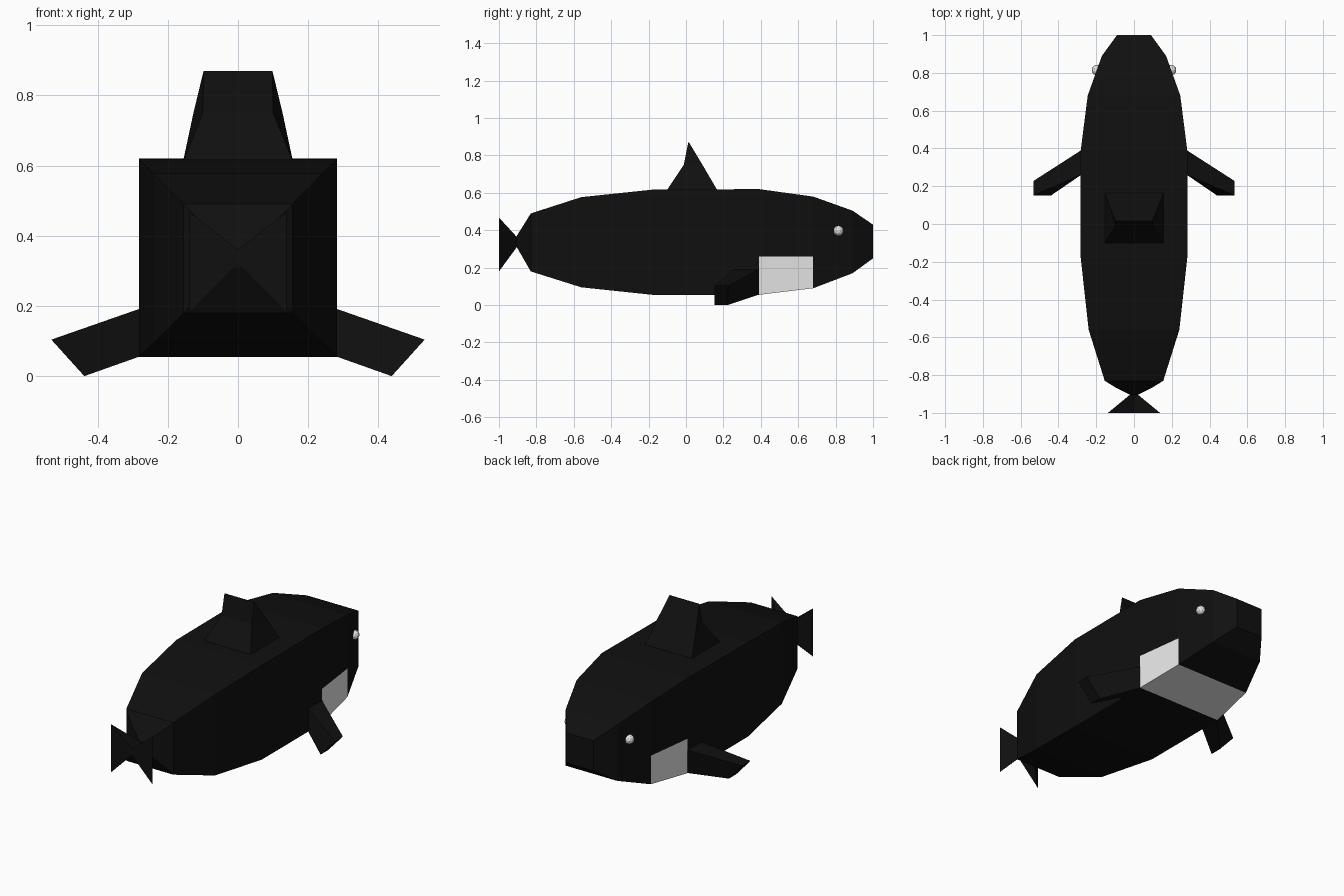
import bpy, bmesh
from mathutils import Vector

if "Cube" in bpy.data.objects:
    bpy.data.objects.remove(bpy.data.objects["Cube"])


def material(name, rgb):
    m = bpy.data.materials.new(name)
    m.diffuse_color = (*rgb, 1)
    m.use_nodes = True
    m.node_tree.nodes["Principled BSDF"].inputs["Base Color"].default_value = m.diffuse_color
    return m


BLACK = material("black skin", (0.005, 0.005, 0.005))
WHITE = material("white skin", (0.8, 0.8, 0.8))


def finish(name, bm, mats):
    bmesh.ops.recalc_face_normals(bm, faces=bm.faces)
    me = bpy.data.meshes.new(name)
    bm.to_mesh(me)
    bm.free()
    for m in mats:
        me.materials.append(m)
    ob = bpy.data.objects.new(name, me)
    bpy.context.collection.objects.link(ob)
    return ob


def loft(rings):
    """Skin a run of equal-length point rings and cap both ends."""
    bm = bmesh.new()
    rows = [[bm.verts.new(p) for p in r] for r in rings]
    n = len(rows[0])
    for a, b in zip(rows, rows[1:]):
        for i in range(n):
            j = (i + 1) % n
            bm.faces.new((a[i], a[j], b[j], b[i]))
    bm.faces.new(rows[0])
    bm.faces.new(rows[-1])
    return bm


# Body: square sections (y, half width, bottom, top)
SECTIONS = [(-0.905, 0.02, 0.31, 0.37), (-0.87, 0.09, 0.25, 0.425),
            (-0.83, 0.155, 0.18, 0.49), (-0.56, 0.24, 0.095, 0.577),
            (-0.18, 0.282, 0.055, 0.617), (0.39, 0.282, 0.055, 0.62),
            (0.68, 0.245, 0.09, 0.58), (0.89, 0.17, 0.17, 0.505),
            (1.0, 0.09, 0.25, 0.43)]
bm = loft([[(-w, y, lo), (w, y, lo), (w, y, hi), (-w, y, hi)]
           for y, w, lo, hi in SECTIONS])
# Throat patch: cut at its upper edge, then colour by position
bmesh.ops.bisect_plane(bm, geom=bm.verts[:] + bm.edges[:] + bm.faces[:],
                       plane_co=(0, 0, 0.26), plane_no=(0, 0, 1))
for f in bm.faces:
    c = f.calc_center_median()
    if 0.39 < c.y < 0.68 and c.z < 0.26:
        f.material_index = 1
finish("body", bm, [BLACK, WHITE])

# Tail fluke: bow-tie end tapering forward into the body
outline = [(-0.138, 0.468), (0, 0.36), (0.138, 0.468),
           (0.138, 0.18), (0, 0.32), (-0.138, 0.18)]
finish("tail_fluke", loft([
    [(x, -1.0, z) for x, z in outline],
    [(x * 0.12, -0.9, 0.34 + (z - 0.34) * 0.15) for x, z in outline]]), [BLACK])

# Dorsal fin: levels (z, back y, back half width, front y, front half width)
LEVELS = [(0.61, -0.105, 0.157, 0.17, 0.157),
          (0.75, -0.012, 0.1, 0.088, 0.127),
          (0.87, 0.012, 0.098, 0.016, 0.098)]
finish("dorsal_fin", loft([[(-bw, b, z), (bw, b, z), (fw, f, z), (-fw, f, z)]
                           for z, b, bw, f, fw in LEVELS]), [BLACK])

# Pectoral fins and eyes, one per side
for side, s in (("left", -1), ("right", 1)):
    root = [(0.28, 0.26, 0.192), (0.28, 0.39, 0.192),
            (0.28, 0.39, 0.056), (0.28, 0.26, 0.056)]
    tip = [(0.532, 0.152, 0.104), (0.532, 0.228, 0.104),
           (0.438, 0.222, 0.0), (0.438, 0.152, 0.0)]
    finish(side + "_pectoral_fin",
           loft([[(x * s, y, z) for x, y, z in r] for r in (root, tip)]), [BLACK])

    eye = bmesh.new()
    bmesh.ops.create_icosphere(eye, subdivisions=2, radius=0.028)
    bmesh.ops.translate(eye, verts=eye.verts, vec=Vector((0.197 * s, 0.815, 0.397)))
    finish(side + "_eye", eye, [WHITE])
